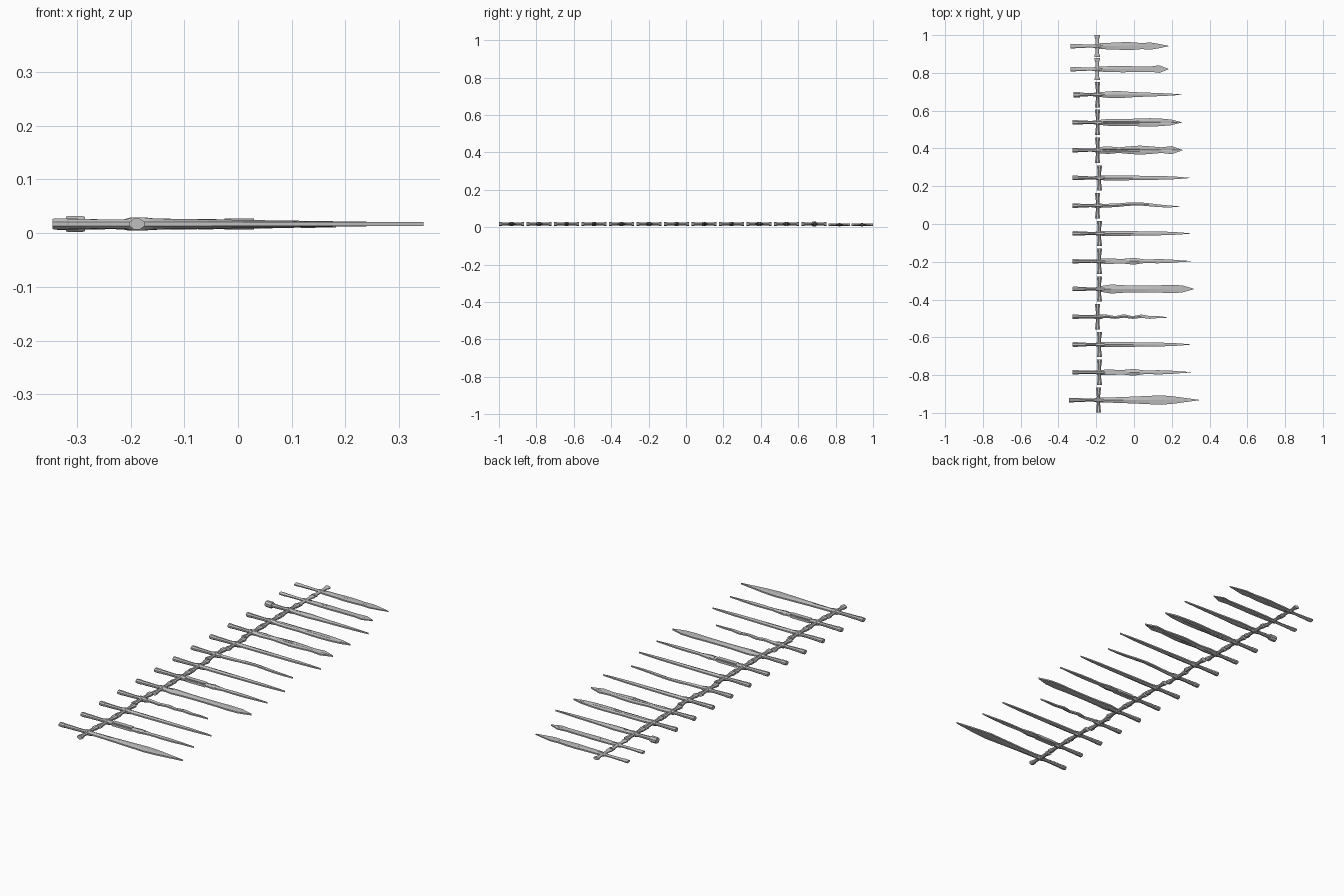
import bpy, bmesh, math

cube = bpy.data.objects.get("Cube")
if cube:
    bpy.data.objects.remove(cube, do_unlink=True)

steel = bpy.data.materials.new("grey steel")
steel.use_nodes = True
GREY = (0.52, 0.52, 0.52, 1)
steel.diffuse_color = GREY
steel.node_tree.nodes["Principled BSDF"].inputs["Base Color"].default_value = GREY

MM = 0.001
EDGE = 0.0035


# Cross-sections: lists of (side, up) points around the centre
def oval(w, h, sides=8):
    turn = math.pi / sides
    grow = 1 / math.cos(turn)
    return [(w * grow * math.cos(turn + 2 * turn * i), h * grow * math.sin(turn + 2 * turn * i))
            for i in range(sides)]


def ridged(w, h):
    e = min(EDGE, h)
    return [(w, -e), (w, e), (0, h), (-w, e), (-w, -e), (0, -h)]


def fullered(w, h):
    e = min(EDGE, h)
    g = w * 0.3
    half = [(w, e), (g, h), (0, h * 0.6), (-g, h), (-w, e)]
    return half + [(-s, -u) for s, u in half]


def loft(name, rings, origin, across=False):
    """Skin rings of (position, section, sideways shift) along x, or along y if across."""
    bm = bmesh.new()
    loops = []
    for pos, section, shift in rings:
        loops.append([bm.verts.new((s + shift, pos, u) if across else (pos, s + shift, u))
                      for s, u in section])
    for a, b in zip(loops, loops[1:]):
        n = len(a)
        for i in range(n):
            j = (i + 1) % n
            bm.faces.new((a[i], a[j], b[j], b[i]))
    bm.faces.new(loops[0])
    bm.faces.new(loops[-1])
    bmesh.ops.recalc_face_normals(bm, faces=bm.faces)
    mesh = bpy.data.meshes.new(name)
    bm.to_mesh(mesh)
    bm.free()
    mesh.materials.append(steel)
    obj = bpy.data.objects.new(name, mesh)
    obj.location = origin
    bpy.context.collection.objects.link(obj)


# Blade half widths in millimetres, evenly spaced from guard to tip
SHAPES = {
    "notched": (14, 17, 18, 21, 20, 16, 19, 11, 1),
    "cleaver": (12, 15, 16, 17, 15, 15, 14, 20, 1),
    "tapered": (11, 17, 19, 15, 12, 10, 8, 5, 1),
    "broad": (12, 18, 19, 18, 21, 22, 20, 15, 1),
    "waisted": (16, 20, 15, 20, 24, 20, 15, 21, 1),
    "slim": (12, 13, 13, 12, 11, 10, 9, 6, 1),
    "curved": (10, 10, 9, 9, 8, 8, 7, 5, 1),
    "bulged": (13, 14, 12, 18, 9, 11, 10, 5, 1),
    "flared": (14, 24, 20, 18, 18, 19, 22, 19, 1),
    "wavy": (10, 9, 7, 9, 7, 9, 7, 5, 1),
    "leaf": (13, 14, 16, 19, 22, 25, 19, 10, 1),
}
SHIFTS = {
    "curved": (0, 0, 3, 8, 10, 5, -1, -4, -5),
    "wavy": (0, 3, -4, 4, -4, 3, -4, -2, -4),
}
FULLERED = ("broad", "waisted")
# Centres of the small diamond inlays along the blade
INLAYS = {"notched": (-0.06, 0.05), "cleaver": (-0.09, 0.13), "tapered": (-0.14,)}

# Shape, blade tip x, butt x, guard x, from front row to back row
SWORDS = [
    ("leaf", 0.345, -0.345, -0.188),
    ("bulged", 0.303, -0.325, -0.183),
    ("slim", 0.298, -0.325, -0.183),
    ("wavy", 0.178, -0.325, -0.193),
    ("flared", 0.317, -0.325, -0.183),
    ("bulged", 0.303, -0.325, -0.183),
    ("slim", 0.298, -0.325, -0.183),
    ("curved", 0.242, -0.325, -0.193),
    ("slim", 0.293, -0.325, -0.183),
    ("waisted", 0.257, -0.325, -0.193),
    ("broad", 0.253, -0.325, -0.193),
    ("tapered", 0.252, -0.32, -0.193),
    ("cleaver", 0.182, -0.337, -0.195),
    ("notched", 0.182, -0.337, -0.195),
]
SPACING = 0.147
FIRST_ROW = -0.932


def build_sword(shape, y, tip, butt, guard_x):
    thin = shape in ("notched", "cleaver")
    thick = 0.7 if thin else 1
    origin = (0, y, 0.013 if thin else 0.017)
    label = shape + "_sword_"

    # Blade
    widths = SHAPES[shape]
    last = len(widths) - 1
    shifts = SHIFTS.get(shape, [0] * (last + 1))
    section = fullered if shape in FULLERED else ridged
    rings = []
    for i, (w, s) in enumerate(zip(widths, shifts)):
        t = i / last
        h = thick * max(EDGE, 0.0105 * (1 - 0.75 * t))
        rings.append((guard_x + t * (tip - guard_x), section(w * MM, h), s * MM))
    loft(label + "blade", rings, origin)

    # Grip with slight taper
    span = guard_x - butt
    grip = [(butt + span * t, oval(w * MM, h * MM * thick), 0)
            for t, w, h in ((0, 11, 9), (0.4, 10, 9), (0.7, 8, 8), (1, 10, 9))]
    loft(label + "grip", grip, origin)

    # Pommel
    big = shape == "tapered"
    width, height, depth = (0.015, 0.0145, 0.035) if big else (0.012, 0.01, 0.03)
    loft(label + "pommel",
         [(butt + depth * t, oval(width * k, height * k * thick), 0)
          for t, k in ((0, 0.95), (0.1, 1), (0.9, 1), (1, 0.9))], origin)

    # Crossguard with flared ends
    reach = 0.058 if thin else 0.067
    half = [(1, 14, 10), (0.85, 14, 10), (0.65, 10, 8), (0.25, 9, 8), (0.12, 10, 10)]
    profile = [(-t, w, h) for t, w, h in half] + half[::-1]
    loft(label + "guard",
         [(t * reach, oval(w * MM, h * MM * thick), guard_x) for t, w, h in profile],
         origin, across=True)

    # Collar where blade meets guard
    loft(label + "collar",
         [(guard_x + x * MM, oval(w * MM, h * MM * thick), 0)
          for x, w, h in ((-18, 10, 9), (-8, 12, 12), (12, 12, 12), (30, 9, 10))], origin)

    # Raised blade plate and boss
    if shape == "bulged":
        loft(label + "plate", [(x, oval(0.011, 0.0095, 4), 0) for x in (-0.15, -0.04)], origin)
        loft(label + "boss", [(x, oval(w * MM, 0.0085, 6), 0)
                              for x, w in ((-0.025, 9), (0, 17), (0.03, 8))], origin)

    # Diamond inlays
    for x in INLAYS.get(shape, ()):
        ridge = thick * 0.0105 * (1 - 0.75 * (x - guard_x) / (tip - guard_x))
        loft(label + "inlay", [(x + d * MM, oval(w * MM, ridge + 0.0005, 4), 0)
                               for d, w in ((-14, 0.3), (0, 4), (14, 0.3))], origin)


for row, (shape, *measures) in enumerate(SWORDS):
    build_sword(shape, FIRST_ROW + SPACING * row - (0.037 if row == 13 else 0.012 if row == 12 else 0),
                *measures)
